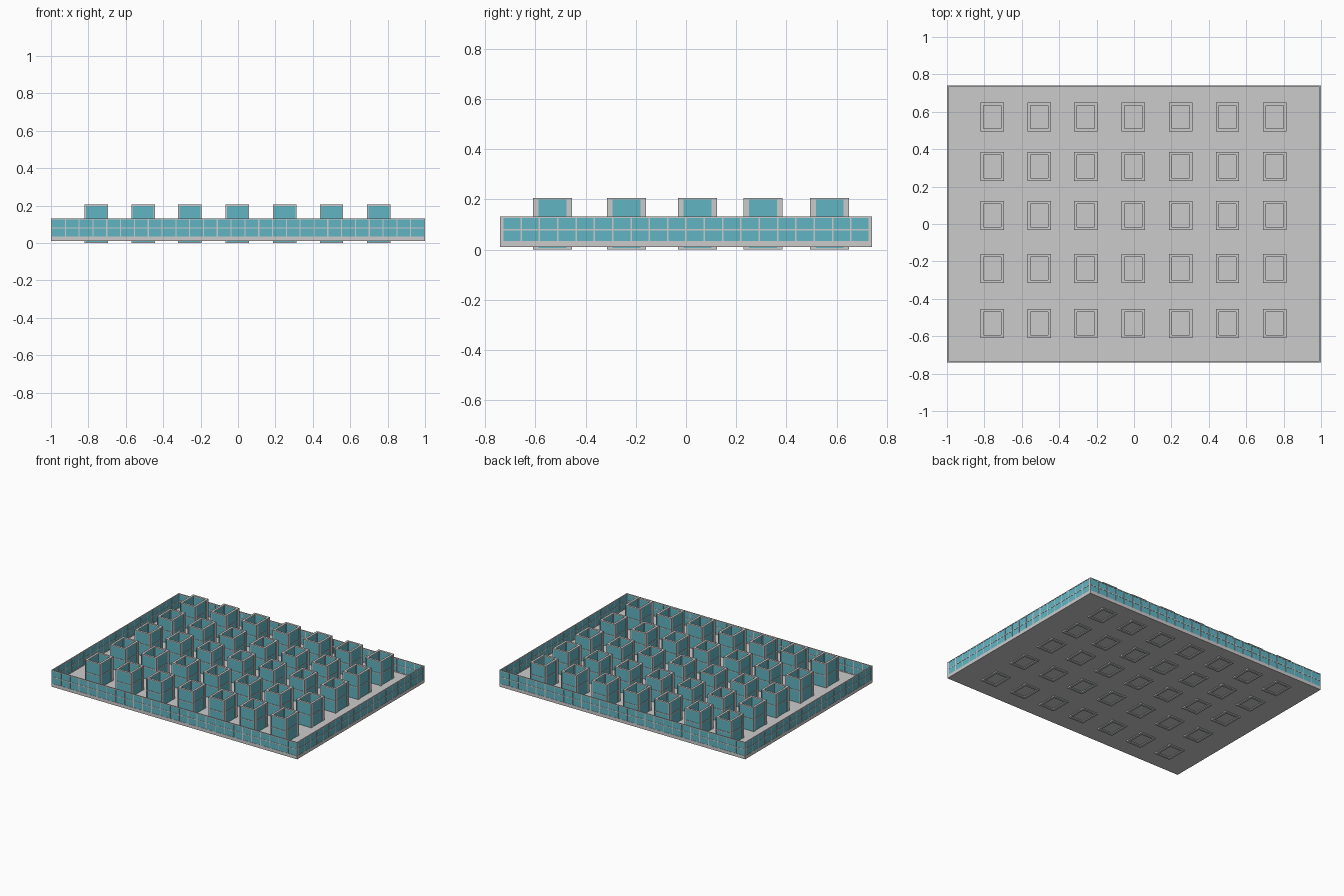
import bpy, bmesh
from mathutils import Matrix, Vector

if "Cube" in bpy.data.objects:
    bpy.data.objects.remove(bpy.data.objects["Cube"])

teal = bpy.data.materials.new("teal_glass")
teal.diffuse_color = (0.12, 0.46, 0.55, 1)
teal.use_nodes = True
teal.node_tree.nodes["Principled BSDF"].inputs["Base Color"].default_value = teal.diffuse_color
grey = bpy.data.materials.new("grey_frame")
grey.diffuse_color = (0.59, 0.59, 0.59, 1)
grey.use_nodes = True
grey.node_tree.nodes["Principled BSDF"].inputs["Base Color"].default_value = grey.diffuse_color


def block(bm, lo, hi, mat=0):
    """Axis-aligned box between two corners."""
    lo, hi = Vector(lo), Vector(hi)
    m = Matrix.Translation((lo + hi) / 2) @ Matrix.Diagonal((*(hi - lo), 1))
    verts = bmesh.ops.create_cube(bm, size=1, matrix=m)["verts"]
    for f in {f for v in verts for f in v.link_faces}:
        f.material_index = mat


def wall(bm, axis, start, end, centre, depth, columns, levels, bar):
    """Framed wall along x or y: posts, rails between posts, glass panes."""
    def put(a0, a1, half, z0, z1, mat):
        lo, hi = (a0, centre - half, z0), (a1, centre + half, z1)
        if axis == "y":
            lo, hi = (lo[1], lo[0], z0), (hi[1], hi[0], z1)
        block(bm, lo, hi, mat)

    d = depth / 2
    step = (end - start - bar) / columns
    for i in range(columns + 1):
        p = start + i * step
        put(p, p + bar, d, levels[0], levels[-1], 0)
        if i == columns:
            break
        a0, a1 = p + bar, p + step
        for j, z in enumerate(levels):
            r0 = z if j == 0 else z - bar if j == len(levels) - 1 else z - bar / 2
            put(a0, a1, d, r0, r0 + bar, 0)
        for z0, z1 in zip(levels, levels[1:]):
            put(a0, a1, depth * 0.3, z0 + bar / 2, z1 - bar / 2, 1)


def ring(bm, w, h, depth, nx, ny, levels, bar):
    """Four framed walls; the side walls fit between front and back."""
    for s in (-1, 1):
        wall(bm, "x", -w / 2, w / 2, s * (h - depth) / 2, depth, nx, levels, bar)
        wall(bm, "y", -h / 2 + depth, h / 2 - depth, s * (w - depth) / 2,
             depth, ny, levels, bar)


def finish(bm, name):
    me = bpy.data.meshes.new(name)
    bm.to_mesh(me)
    bm.free()
    me.materials.append(grey)
    me.materials.append(teal)
    return me


def place(me, name, loc=(0, 0, 0)):
    ob = bpy.data.objects.new(name, me)
    ob.location = loc
    bpy.context.collection.objects.link(ob)


# floor slab
bm = bmesh.new()
block(bm, (-1, -0.74, 0.01), (1, 0.74, 0.028))
place(finish(bm, "floor_slab"), "floor_slab")

# perimeter glazed wall
bm = bmesh.new()
ring(bm, 2, 1.48, 0.008, 27, 20, (0.028, 0.08, 0.132), 0.006)
place(finish(bm, "perimeter_wall"), "perimeter_wall")

# open glazed shafts passing through the slab
bm = bmesh.new()
ring(bm, 0.125, 0.155, 0.016, 1, 1, (0, 0.115, 0.205), 0.006)
shaft = finish(bm, "glazed_shaft")
for r, y in enumerate((-0.532, -0.237, 0.046, 0.307, 0.572)):
    for c, x in enumerate((-0.757, -0.507, -0.257, -0.003, 0.25, 0.5, 0.753)):
        place(shaft, f"glazed_shaft_{r + 1}_{c + 1}", (x, y, 0))
